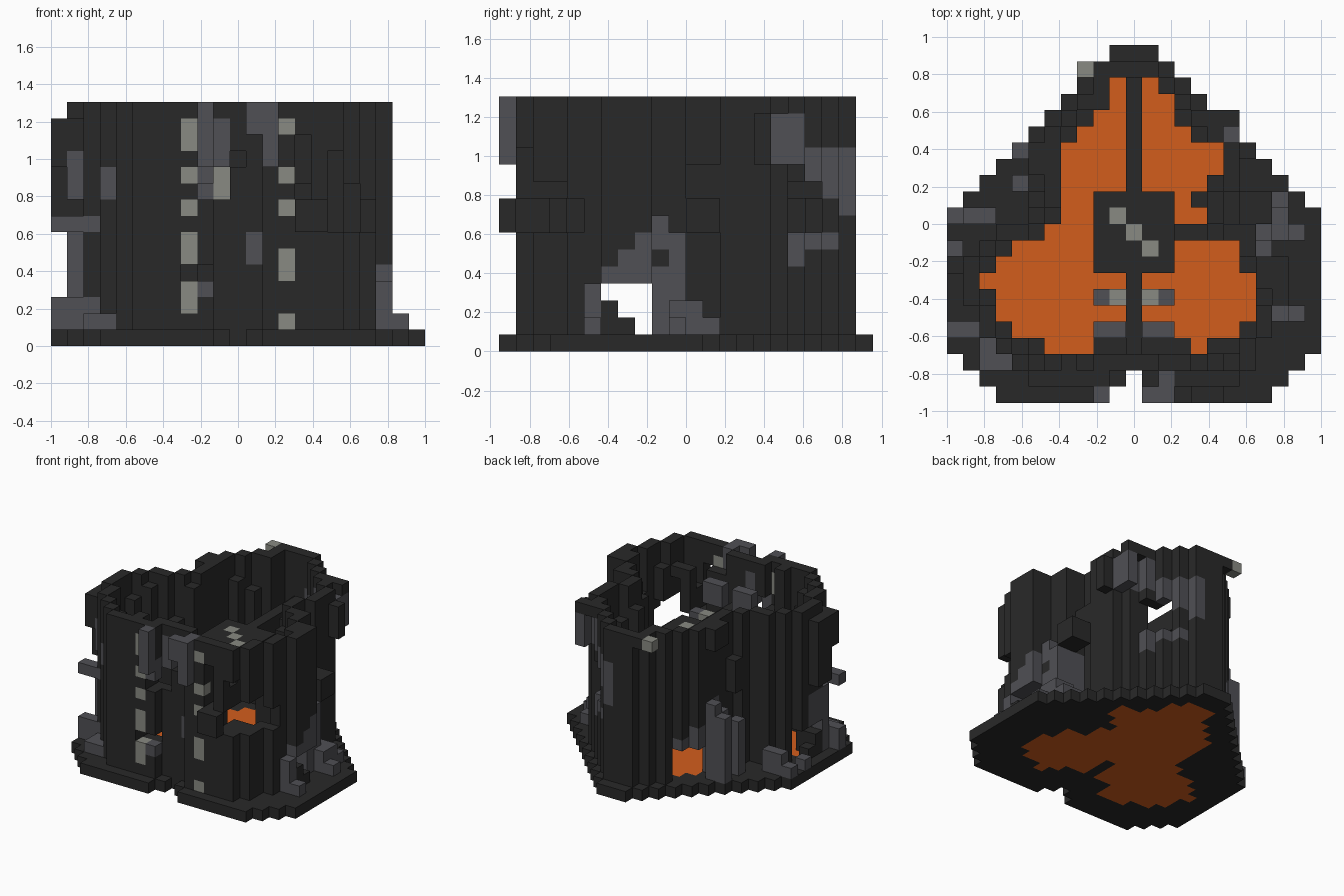
import bpy, bmesh, random
from mathutils import Vector

cube = bpy.data.objects.get("Cube")
if cube:
    bpy.data.objects.remove(cube)

NX, NY, TOP = 23, 22, 15
S = 2 / NX
MID = NX // 2
random.seed(4)


def material(name, rgb):
    m = bpy.data.materials.new(name)
    m.use_nodes = True
    m.diffuse_color = (*rgb, 1)
    m.node_tree.nodes["Principled BSDF"].inputs["Base Color"].default_value = (*rgb, 1)
    return m


DARK, SLATE, PALE, ORANGE = range(4)
MATS = [material("charcoal stone", (.022, .022, .022)),
        material("slate grey", (.08, .08, .09)),
        material("pale grey", (.25, .255, .225)),
        material("orange glow", (.65, .11, .012))]

vox = {}   # cell -> (part name, colour)


def fill(part, xs, ys, zs, colour=DARK):
    """Fill a box of cells, each range given as inclusive (first, last) or a single index."""
    span = lambda r: range(r[0], r[1] + 1) if isinstance(r, tuple) else (r,)
    for x in span(xs):
        for y in span(ys):
            for z in span(zs):
                vox[x, y, z] = (part, colour)


def cut(xs, ys, zs):
    for c in list(vox):
        if c[2] and all(r[0] <= v <= r[1] for v, r in zip(c, (xs, ys, zs))):
            del vox[c]


def paint(test, colour):
    for c, (part, old) in list(vox.items()):
        if c[2] and part == "outer_wall" and test(*c):
            vox[c] = (part, colour)


NEAR = [(a, b) for a in (-1, 0, 1) for b in (-1, 0, 1)]


def erode(cells):
    return {(x, y) for x, y in cells if all((x + a, y + b) in cells for a, b in NEAR if a * b == 0)}


# Heart shaped base plate
base = set()
for y in range(NY):
    inset = max(0, y - 11, 3 - y)
    base |= {(x, y) for x in range(inset, NX - inset)}
base -= {(10, 0), (11, 0), (12, 0), (11, 1)}
for x, y in base:
    fill("base_plate", x, y, 0)

# Glowing three-lobed floor inlay, row by row from the front
rows = [(6, 15), (4, 17), (3, 18), (3, 18), (2, 18), (3, 17), (4, 17), (6, 15), (7, 15),
        (7, 14), (7, 15), (7, 16), (7, 16), (8, 14), (9, 13), (10, 13), (10, 12)]
glow = {(x, y) for y, (a, b) in enumerate(rows, 3) for x in range(a, b + 1)}
for x, y in glow:
    fill("glowing_floor", x, y, 0, ORANGE)
fill("base_plate", (9, 14), 3, 0)
fill("base_plate", (9, 13), 4, 0)
fill("base_plate", MID, (5, 7), 0)

# Outer wall hugging the three lobes, following the base edge at the back
room = erode(base)
hull = {(x + a, y + b) for x, y in glow for a, b in NEAR if y + b < 16}
hull |= {c for c in room if c[1] > 15}
hull |= {(20, y) for y in range(6, 9)}
for (a, b), y in (((5, 9), 1), ((13, 17), 1), ((4, 10), 2), ((12, 18), 2)):
    hull |= {(x, y) for x in range(a, b + 1)}
rim = hull - erode(hull)
for x, y in sorted(hull - glow):
    fill("outer_wall", x, y, (1, TOP - 1 if (x, y) in rim else random.randint(10, TOP - 1)))
fill("outer_wall", (14, 15), 10, (1, 9))

# Broken openings in the wall
for x, low, high in ((15, 9, 12), (16, 7, 8), (17, 7, 11), (18, 7, 9), (19, 7, 8)):
    cut((x, x), (1, 4), (low, high))
cut((9, 11), (1, 3), (9, 11))
cut((8, 9), (1, 3), (4, 4))
for lobe in ((0, 3), (18, 22)):
    cut(lobe, (6, 6), (3, 3))
    cut(lobe, (7, 7), (2, 3))
    cut(lobe, (8, 8), (1, 3))
cut((13, 17), (17, 18), (7, 9))
cut((5, 8), (15, 17), (1, 3))

# Weathered slate around the openings
paint(lambda x, y, z: x > 15 and 4 <= z <= 7 and z + 2 <= y <= 9 and (y, z) != (9, 5), SLATE)
paint(lambda x, y, z: x > 15 and ((y == 5 and z < 4) or (9 <= y <= 10 and z < 7)), SLATE)
paint(lambda x, y, z: x + y == 32 and (z == 6 and 17 <= y <= 19 or z == 5 and y == 17), SLATE)
paint(lambda x, y, z: x + y == 32 and ((16 <= y <= 17 and 11 <= z <= 13)
                                       or (y > 17 and 28 - y <= z <= 11)), SLATE)
paint(lambda x, y, z: x < 8 and 14 <= y <= 18 and z < 22 - y, SLATE)
paint(lambda x, y, z: x == 1 and (3 <= z <= 6 or 9 <= z <= 11) and y < 8, SLATE)

# Pale blocks in two front strips
for x, levels in ((8, (2, 3, 5, 6, 8, 10, 12, 13)), (14, (1, 4, 5, 8, 10, 13))):
    for z in levels:
        fill("front_strip", x, 1, z, PALE)

# Slate posts beside the front cleft
fill("cleft_post", 9, 0, (11, 14), SLATE)
fill("cleft_post", 9, 1, (10, 11), SLATE)
fill("cleft_post", 10, 2, (11, 13), SLATE)
fill("cleft_post", (12, 13), 0, (13, 14), SLATE)
fill("cleft_post", 13, (0, 1), (11, 14), SLATE)
fill("cleft_post", 12, 2, (5, 6), SLATE)
fill("cleft_post", 9, 1, 3, SLATE)
fill("cleft_post", (15, 16), 0, (7, 8))

# Roof beam with hanging centre platform
fill("roof_beam", MID, (2, 20), (9, 10))
fill("centre_platform", (9, 13), (8, 12), (9, 10))
for i in range(3):
    fill("centre_platform", 10 + i, 11 - i, 10, PALE)
for side in (-1, 1):
    fill("beam_bracket", MID + side, 6, (9, 10), PALE)
    fill("beam_bracket", MID + 2 * side, 6, (9, 10), SLATE)
    for d in (1, 2):
        fill("beam_bracket", MID + d * side, 4, (11, 12), SLATE)

# Overhanging ledges near the top
fill("top_ledge", 8, 20, 14, PALE)
fill("top_ledge", 9, 20, 14)
fill("top_ledge", 17, (16, 17), (11, 13), SLATE)
fill("top_ledge", (16, 17), 17, 14)
fill("top_ledge", 18, 15, (11, 13))
fill("top_ledge", (0, 1), (5, 7), (11, 13))
fill("top_ledge", (0, 1), (6, 7), (8, 10))
fill("top_ledge", 1, 5, (9, 11), SLATE)
fill("top_ledge", (18, 19), (11, 12), (7, 8))
fill("top_ledge", 17, (11, 12), (8, 10))
fill("top_ledge", 5, (11, 12), (8, 10))
fill("top_ledge", 5, (14, 15), (13, 14))
fill("top_ledge", 3, 3, (9, 10), SLATE)
fill("top_ledge", (0, 2), 4, 7, SLATE)

# Rubble heaps on the base rim
for x, y, h in ((0, 11, 1), (1, 11, 2), (2, 11, 2), (0, 9, 1), (0, 4, 2), (1, 4, 2), (2, 4, 2),
                (2, 3, 1), (3, 2, 1), (2, 2, 1), (1, 5, 6), (19, 12, 1), (20, 12, 1), (19, 11, 2),
                (21, 10, 1), (19, 9, 7), (19, 10, 6), (20, 10, 2), (20, 11, 2), (20, 5, 3),
                (21, 5, 1), (4, 13, 5), (4, 15, 6), (5, 15, 7), (5, 14, 6)):
    fill("rubble", x, y, (1, h), SLATE)
fill("rubble", 19, 9, 5)

# Turn every part into a mesh of exposed cell faces
AXES = [Vector(v) for v in ((1, 0, 0), (0, 1, 0), (0, 0, 1))]
for part in sorted({p for p, _ in vox.values()}):
    bm = bmesh.new()
    corners = {}
    for cell, (owner, colour) in vox.items():
        if owner != part:
            continue
        mid = Vector(cell) + Vector((.5, .5, .5))
        for i in range(3):
            for sign in (1, -1):
                n = AXES[i] * sign
                if tuple(int(a) for a in Vector(cell) + n) in vox:
                    continue
                u, v = AXES[(i + 1) % 3] * sign, AXES[(i + 2) % 3]
                quad = []
                for a, b in ((-1, -1), (1, -1), (1, 1), (-1, 1)):
                    p = mid + (n + u * a + v * b) / 2
                    key = tuple(round(q) for q in p)
                    if key not in corners:
                        corners[key] = bm.verts.new(((p.x - NX / 2) * S, (p.y - NY / 2) * S, p.z * S))
                    quad.append(corners[key])
                bm.faces.new(quad).material_index = colour
    mesh = bpy.data.meshes.new(part)
    bm.to_mesh(mesh)
    bm.free()
    for m in MATS:
        mesh.materials.append(m)
    bpy.context.collection.objects.link(bpy.data.objects.new(part, mesh))
